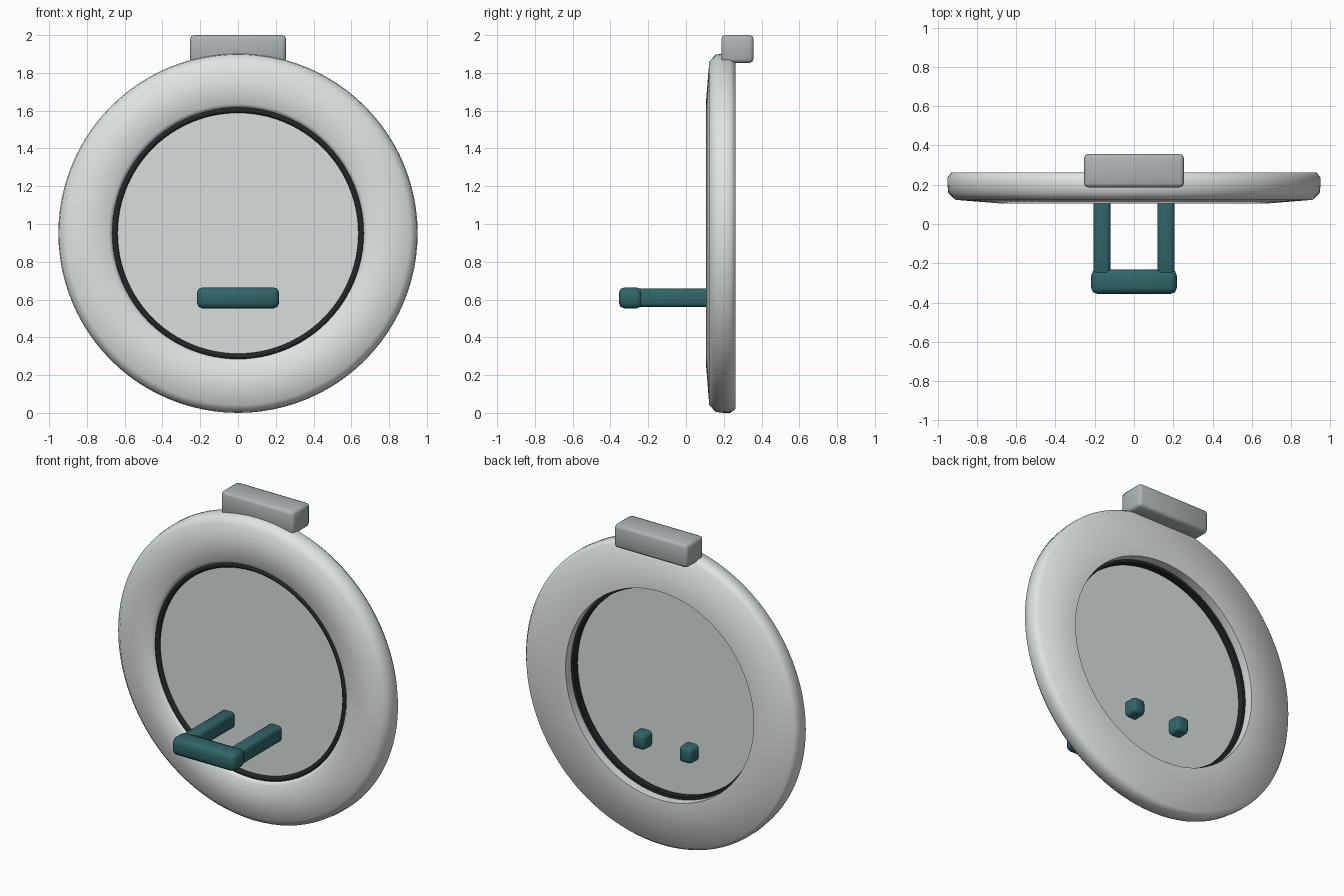
import bpy, bmesh, math

if "Cube" in bpy.data.objects:
    bpy.data.objects.remove(bpy.data.objects["Cube"])

CENTRE_Z = 0.951


def material(name, colour):
    m = bpy.data.materials.new(name)
    m.diffuse_color = (*colour, 1)
    m.use_nodes = True
    m.node_tree.nodes["Principled BSDF"].inputs["Base Color"].default_value = m.diffuse_color
    return m


TEAL = material("teal", (0.03, 0.13, 0.14))
DARK = material("dark_rubber", (0.015, 0.02, 0.022))
PALE = material("pale_grey", (0.74, 0.78, 0.76))
GLASS = material("pane_grey", (0.70, 0.73, 0.74))
STEEL = material("steel_grey", (0.42, 0.46, 0.47))


def finish(bm, name, mat=None, angle=35):
    bmesh.ops.recalc_face_normals(bm, faces=bm.faces)
    mesh = bpy.data.meshes.new(name)
    bm.to_mesh(mesh)
    bm.free()
    ob = bpy.data.objects.new(name, mesh)
    bpy.context.collection.objects.link(ob)
    if mat:
        mesh.materials.append(mat)
    bpy.ops.object.select_all(action='DESELECT')
    ob.select_set(True)
    bpy.context.view_layer.objects.active = ob
    bpy.ops.object.shade_smooth_by_angle(angle=math.radians(angle))
    return ob


def lathe(name, profile, mat=None, segments=96):
    """Turn a closed (radius, y) profile around the front-to-back axis."""
    bm = bmesh.new()
    rings = []
    for i in range(segments):
        a = 2 * math.pi * i / segments
        rings.append([bm.verts.new((r * math.cos(a), y, CENTRE_Z + r * math.sin(a)))
                      for r, y in profile])
    n = len(profile)
    for i in range(segments):
        p, q = rings[i], rings[(i + 1) % segments]
        for j in range(n):
            k = (j + 1) % n
            bm.faces.new((p[j], p[k], q[k], q[j]))
    return finish(bm, name, mat, 60)


def block(name, lo, hi, bevel, mat=None):
    """Rounded box between two corners."""
    bm = bmesh.new()
    bmesh.ops.create_cube(bm, size=1)
    for v in bm.verts:
        v.co = [(a + b) / 2 + c * (b - a) for a, b, c in zip(lo, hi, v.co)]
    bmesh.ops.bevel(bm, geom=bm.edges[:], offset=bevel, segments=2,
                    profile=0.5, affect='EDGES')
    return finish(bm, name, mat, 50)


# Outer frame with rounded front and flat back
lathe("outer_frame", [
    (0.656, 0.263), (0.656, 0.150), (0.666, 0.125), (0.685, 0.105),
    (0.910, 0.123), (0.946, 0.158), (0.951, 0.200), (0.951, 0.235),
    (0.930, 0.263)], PALE)

# Dark seal around the pane
lathe("seal_ring", [
    (0.638, 0.208), (0.637, 0.130), (0.645, 0.118), (0.658, 0.118),
    (0.669, 0.128), (0.669, 0.208)], DARK)

# Thin round pane
bm = bmesh.new()
bmesh.ops.create_cone(bm, cap_ends=True, segments=96, radius1=0.645,
                      radius2=0.645, depth=0.03)
for v in bm.verts:
    x, y, z = v.co
    v.co = (x, 0.153 + z, CENTRE_Z + y)
finish(bm, "pane", GLASS)

# Hinge block on top
block("hinge_block", (-0.254, 0.187, 1.853), (0.254, 0.357, 2.0), 0.02, STEEL)

# Handle: two arms through the pane and a grip
for side, s in (("left", -1), ("right", 1)):
    block(side + "_handle_arm", (s * 0.163 - 0.043, -0.29, 0.561),
          (s * 0.163 + 0.043, 0.247, 0.659), 0.02, TEAL)
block("handle_grip", (-0.218, -0.356, 0.553), (0.218, -0.232, 0.665), 0.03, TEAL)
